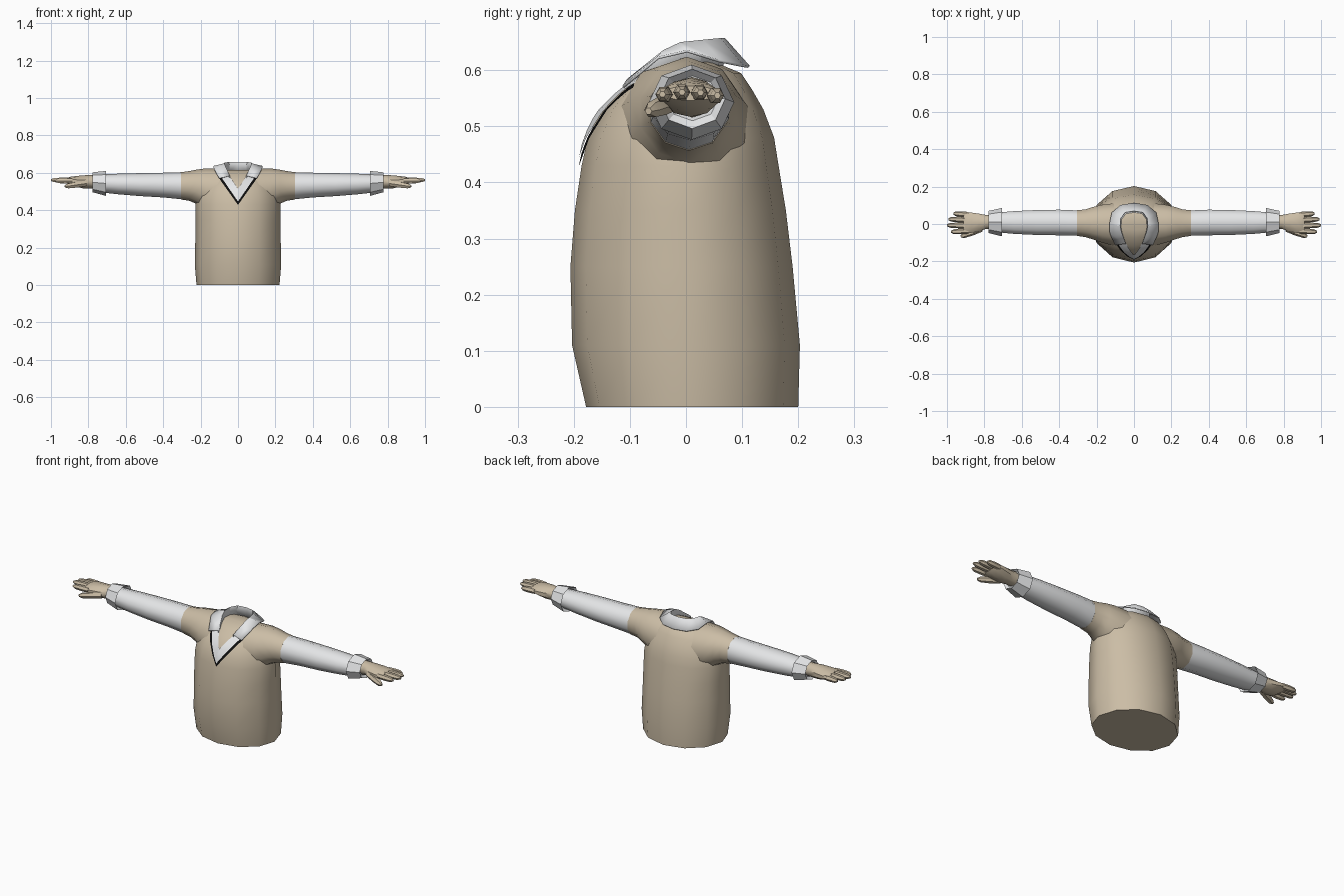
import bpy, bmesh, math
from mathutils import Vector
from mathutils.bvhtree import BVHTree

if "Cube" in bpy.data.objects:
    bpy.data.objects.remove(bpy.data.objects["Cube"])


def material(name, rgb):
    m = bpy.data.materials.new(name)
    m.diffuse_color = (*rgb, 1)
    m.use_nodes = True
    m.node_tree.nodes["Principled BSDF"].inputs["Base Color"].default_value = m.diffuse_color
    return m


TAN = material("warm tan", (0.60, 0.51, 0.38))
WHITE = material("shirt white", (0.82, 0.83, 0.84))
BLACK = material("trim black", (0.004, 0.004, 0.004))


def build(name, rows, mat, closed=True, caps=True, mirror=False, angle=40):
    """Skin a grid of point rows; closed rows become tubes."""
    bm = bmesh.new()
    grid = [[bm.verts.new(p) for p in row] for row in rows]
    n = len(grid[0])
    for a, b in zip(grid, grid[1:]):
        for i in range(n if closed else n - 1):
            j = (i + 1) % n
            bm.faces.new((a[i], a[j], b[j], b[i]))
    if closed and caps:
        bm.faces.new(grid[0][::-1])
        bm.faces.new(grid[-1])
    bmesh.ops.recalc_face_normals(bm, faces=bm.faces)
    me = bpy.data.meshes.new(name)
    bm.to_mesh(me)
    bm.free()
    me.materials.append(mat)
    ob = bpy.data.objects.new(name, me)
    bpy.context.collection.objects.link(ob)
    if mirror:
        md = ob.modifiers.new("mirror", 'MIRROR')
        md.merge_threshold = 0.0005
    bpy.ops.object.select_all(action='DESELECT')
    ob.select_set(True)
    bpy.context.view_layer.objects.active = ob
    bpy.ops.object.shade_smooth_by_angle(angle=math.radians(angle))
    return ob


def z_ring(z, rx, yf, yb, n=12):
    pts = []
    for i in range(n):
        a = 2 * math.pi * i / n
        s = math.sin(a)
        pts.append((rx * math.cos(a), s * (yb if s > 0 else -yf), z))
    return pts


def x_ring(x, z0, z1, y0, y1, n=10):
    zc, yc = (z0 + z1) / 2, (y0 + y1) / 2
    return [(x, yc + (y1 - y0) / 2 * math.cos(2 * math.pi * i / n + math.pi / 2),
             zc + (z1 - z0) / 2 * math.sin(2 * math.pi * i / n + math.pi / 2)) for i in range(n)]


# torso: height, half width, front depth, back depth
torso = build("torso", [z_ring(*r) for r in (
    (0.0, .222, -.178, .200), (.11, .231, -.203, .203), (.25, .228, -.206, .190),
    (.35, .228, -.198, .178), (.43, .228, -.186, .165), (.48, .220, -.175, .157),
    (.53, .200, -.150, .138), (.565, .178, -.118, .118), (.595, .150, -.075, .098),
    (.615, .100, -.030, .050))], TAN)

# shoulders, sleeves and cuffs: x, bottom, top, front, back
build("shoulder", [x_ring(*r) for r in (
    (.08, .36, .622, -.13, .12), (.17, .395, .624, -.105, .108), (.225, .435, .616, -.085, .094),
    (.26, .45, .609, -.074, .082), (.305, .457, .603, -.067, .077))], TAN, mirror=True)
build("sleeve", [x_ring(*r) for r in (
    (.30, .458, .603, -.066, .076), (.40, .468, .600, -.064, .080),
    (.52, .475, .598, -.062, .078), (.64, .485, .595, -.056, .072),
    (.75, .497, .590, -.045, .062))], WHITE, mirror=True)
build("cuff", [x_ring(*r, n=8) for r in (
    (.735, .505, .590, -.040, .060), (.705, .476, .610, -.066, .086),
    (.778, .496, .602, -.048, .070), (.765, .510, .590, -.035, .058))],
    WHITE, mirror=True, angle=30)

# hand: wrist and palm
build("palm", [x_ring(*r) for r in (
    (.74, .515, .588, -.028, .050), (.79, .517, .588, -.028, .050),
    (.83, .517, .586, -.042, .058), (.87, .526, .582, -.050, .064),
    (.90, .537, .578, -.050, .064), (.912, .546, .572, -.042, .058))], TAN, mirror=True)


def digit(name, start, end, r):
    a, b = Vector(start), Vector(end)
    d = (b - a).normalized()
    side = d.cross(Vector((0, 0, 1))).normalized()
    up = side.cross(d)
    rows = []
    for t, k in ((0, 1), (.45, 1.06), (.85, .88), (1, .4)):
        c = a.lerp(b, t)
        rows.append([c + r * k * (side * math.cos(i * math.pi / 3) + up * math.sin(i * math.pi / 3))
                     for i in range(6)])
    build(name, rows, TAN, mirror=True, angle=50)


for name, y0, y1, tip, z in (("little_finger", .050, .056, .965, .555),
                             ("ring_finger", .022, .026, .992, .560),
                             ("middle_finger", -.008, -.007, 1.0, .561),
                             ("index_finger", -.037, -.042, .978, .557)):
    digit(name, (.885, y0, z), (tip, y1, z), .0145)
digit("thumb", (.815, -.025, .543), (.925, -.067, .527), .0165)

# shirt collar: top edge folds outward to the lapel corners, stand drops inside
top = [(0, .070, .655), (.048, .062, .655), (.072, .030, .652), (.075, -.010, .648),
       (.069, -.040, .634), (.046, -.105, .583)]
outer = [(0, .112, .606), (.072, .100, .608), (.118, .060, .616), (.131, .002, .634),
         (.129, -.050, .622), (.101, -.112, .570)]
stand = [(x * .93, y - .006, max(z - .05, .55)) for x, y, z in top]
collar = build("collar", [outer, top, stand], WHITE, closed=False, mirror=True, angle=30)
sol = collar.modifiers.new("thickness", 'SOLIDIFY')
sol.thickness = .005
sol.offset = 0

# neckline bands laid on the chest
tree = BVHTree.FromObject(torso, bpy.context.evaluated_depsgraph_get())


def v_band(name, outer_line, inner_line, lift, mat):
    rows = []
    for i in range(10):
        row = []
        for j in range(4):
            e = [Vector(line[0]).lerp(Vector(line[1]), i / 9) for line in (outer_line, inner_line)]
            p = e[0].lerp(e[1], j / 3)
            hit = tree.ray_cast(Vector((p.x + 1e-5, -1, p.y)), Vector((0, 1, 0)))[0]
            row.append((p.x, (hit.y if hit else -.06) - lift, p.y))
        rows.append(row)
    build(name, rows, mat, closed=False, mirror=True)


v_band("neck_trim", ((.108, .580), (0, .428)), ((.088, .588), (0, .452)), .005, BLACK)
v_band("shirt_front", ((.096, .586), (0, .446)), ((.055, .596), (0, .515)), .008, WHITE)
